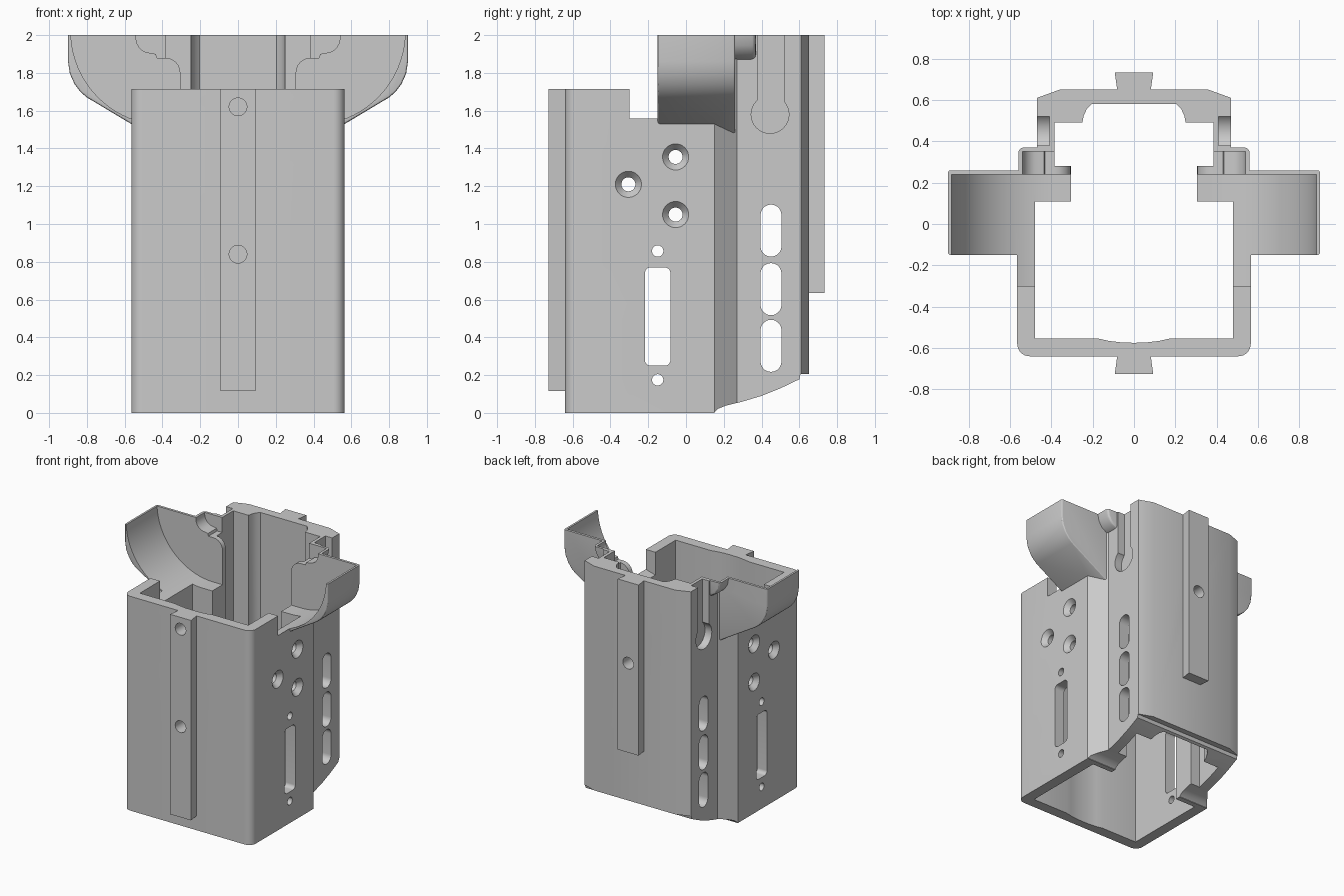
import bpy, bmesh, math
from mathutils import Matrix

cube = bpy.data.objects.get("Cube")
if cube:
    bpy.data.objects.remove(cube, do_unlink=True)

grey = bpy.data.materials.new("plain_grey")
grey.use_nodes = True
grey.diffuse_color = (0.59, 0.59, 0.59, 1)
grey.node_tree.nodes["Principled BSDF"].inputs["Base Color"].default_value = (0.59, 0.59, 0.59, 1)


def finish(name, bm):
    bmesh.ops.recalc_face_normals(bm, faces=bm.faces)
    mesh = bpy.data.meshes.new(name)
    bm.to_mesh(mesh)
    bm.free()
    mesh.materials.append(grey)
    ob = bpy.data.objects.new(name, mesh)
    bpy.context.collection.objects.link(ob)
    return ob


def prism(name, pts, axis, a, b):
    """Extrude a 2D outline along an axis from a to b."""
    place = {"x": lambda u, v, w: (w, u, v),
             "y": lambda u, v, w: (u, w, v),
             "z": lambda u, v, w: (u, v, w)}[axis]
    bm = bmesh.new()
    low = [bm.verts.new(place(u, v, a)) for u, v in pts]
    high = [bm.verts.new(place(u, v, b)) for u, v in pts]
    bm.faces.new(low)
    bm.faces.new(high)
    n = len(pts)
    for i in range(n):
        j = (i + 1) % n
        bm.faces.new((low[i], low[j], high[j], high[i]))
    return finish(name, bm)


def arc(cx, cy, r, start, end, n=8):
    return [(cx + r * math.cos(math.radians(start + (end - start) * i / n)),
             cy + r * math.sin(math.radians(start + (end - start) * i / n))) for i in range(n + 1)]


def rounded(cx, cy, w, h, r):
    dx, dy = w / 2 - r, h / 2 - r
    return (arc(cx + dx, cy + dy, r, 0, 90) + arc(cx - dx, cy + dy, r, 90, 180)
            + arc(cx - dx, cy - dy, r, 180, 270) + arc(cx + dx, cy - dy, r, 270, 360))


def disc(cx, cy, r):
    return arc(cx, cy, r, 0, 348.75, 31)


def box(name, x0, x1, y0, y1, z0, z1):
    return prism(name, [(x0, y0), (x1, y0), (x1, y1), (x0, y1)], "z", z0, z1)


def flip(pts, s):
    return [(u * s, v) for u, v in pts]


def mirror_outline(half):
    return half + [(-u, v) for u, v in reversed(half) if u > 0]


def volume(mesh):
    bm = bmesh.new()
    bm.from_mesh(mesh)
    result = bm.calc_volume(signed=True)
    bm.free()
    return result


def evaluated(ob):
    return bpy.data.meshes.new_from_object(ob.evaluated_get(bpy.context.evaluated_depsgraph_get()))


def combine(ob, tool, operation="DIFFERENCE", keep=False):
    """Boolean that takes the first solver whose resulting volume is possible."""
    before, change = volume(ob.data), volume(tool.data)
    low, high = (before, before + change) if operation == "UNION" else (before - change, before)
    mod = ob.modifiers.new("combine", "BOOLEAN")
    mod.operation = operation
    mod.object = tool
    for solver in ("MANIFOLD", "EXACT", "FLOAT"):
        mod.solver = solver
        mesh = evaluated(ob)
        if mesh.polygons and max(low, 0.001) - 0.001 <= volume(mesh) <= high + 0.001:
            ob.data = mesh
            break
    ob.modifiers.clear()
    if not keep:
        bpy.data.objects.remove(tool, do_unlink=True)


def soften(ob, width):
    mod = ob.modifiers.new("soften", "BEVEL")
    mod.width = width
    mod.segments = 3
    mod.limit_method = "ANGLE"
    mod.angle_limit = math.radians(50)
    mesh = evaluated(ob)
    ob.modifiers.clear()
    ob.data = mesh


# Outer body
outer = ([(0, -0.64)] + arc(0.505, -0.58, 0.06, -90, 0)
         + [(0.565, 0.15), (0.47, 0.27), (0.47, 0.61), (0.36, 0.65), (0, 0.65)])
housing = prism("housing", mirror_outline(outer), "z", 0, 2.1)

# Side scoops and the small rounded bumps behind them
wing = [(0.44, 1.455), (0.8, 1.67), (0.835, 1.7), (0.865, 1.74), (0.89, 1.795),
        (0.9, 1.86), (0.9, 2.15), (0.44, 2.15)]
bump = [(0.43, 1.86), (0.48, 1.875), (0.52, 1.9), (0.55, 1.945), (0.56, 2), (0.56, 2.13), (0.43, 2.13)]
for s in (1, -1):
    scoop = prism("scoop", flip(wing, s), "y", -0.15, 0.26)
    soften(scoop, 0.012)
    combine(housing, scoop, "UNION")
    lobe = prism("lobe", flip(bump, s), "y", 0.2, 0.37)
    soften(lobe, 0.025)
    combine(housing, lobe, "UNION")

# Inner cavity with ribs, and the trimmed top and bottom
inner = [(0, -0.575), (0.06, -0.573), (0.12, -0.566), (0.17, -0.555), (0.48, -0.555), (0.48, 0.11),
         (0.305, 0.11), (0.305, 0.28), (0.385, 0.28), (0.385, 0.49), (0.25, 0.49),
         (0.243, 0.525), (0.228, 0.557), (0.205, 0.58), (0, 0.58)]
combine(housing, prism("cavity", mirror_outline(inner), "z", -0.1, 2.3))
combine(housing, box("top_trim", -1.2, 1.2, -1, 1, 2, 2.4))
combine(housing, box("front_trim", -1.2, 1.2, -1, -0.15, 1.715, 2.3))
lower = [(0.15, -0.1), (0.152, 0.004), (0.17, 0.022), (0.21, 0.038), (0.3, 0.06), (0.4, 0.09),
         (0.5, 0.13), (0.6, 0.178), (0.606, 0.205), (0.8, 0.205), (0.8, -0.1)]
combine(housing, prism("bottom_trim", lower, "x", -0.8, 0.8))

# Curved scoop interiors, hinge pockets and blind keyholes
bowl = [(0.2, 2.2), (0.2, 1.525)] + arc(0.39, 2.02, 0.495, -90, 0, 20) + [(0.885, 2.2)]
pocket = ([(0.2, 2.2), (0.2, 1.79)] + arc(0.385, 1.8, 0.08, 180, 90, 6)
          + [(0.43, 1.88), (0.435, 1.9), (0.46, 1.905)] + arc(0.46, 1.985, 0.08, -75, 0, 6) + [(0.54, 2.2)])
for s in (1, -1):
    combine(housing, prism("bowl", flip(bowl, s), "y", -0.3, 0.24))
    combine(housing, prism("pocket", flip(pocket, s), "y", 0.19, 0.35))
    combine(housing, prism("key_round", disc(0.445, 1.58, 0.1), "x", 0.41 * s, 0.7 * s))
    x0, x1 = sorted((0.41 * s, 0.7 * s))
    combine(housing, box("key_slot", x0, x1, 0.38, 0.52, 1.6, 2.2))

# Through openings in both sides
openings = [rounded(0.45, z, 0.11, 0.275, 0.054) for z in (0.355, 0.655, 0.965)]
openings.append(rounded(-0.15, 0.51, 0.135, 0.52, 0.03))
openings += [disc(-0.15, z, 0.03) for z in (0.175, 0.857)]
screws = [(-0.055, 1.355), (-0.055, 1.05), (-0.305, 1.21)]
openings += [disc(y, z, 0.037) for y, z in screws]
for outline in openings:
    combine(housing, prism("opening", outline, "x", -0.8, 0.8))

# Countersinks for the screw holes
for s in (1, -1):
    for y, z in screws:
        bm = bmesh.new()
        bmesh.ops.create_cone(bm, cap_ends=True, segments=32, radius1=0.032, radius2=0.084, depth=0.06,
                              matrix=Matrix.Translation((0.552 * s, y, z))
                              @ Matrix.Rotation(math.radians(90 * s), 4, "Y"))
        combine(housing, finish("countersink", bm))

# Dovetail rails with screw holes
parts = [housing]
for name, side, base, tip, z0, z1, holes in (("front_rail", -1, 0.63, 0.727, 0.115, 1.715, (0.84, 1.62)),
                                             ("back_rail", 1, 0.64, 0.732, 0.635, 2, (1.35,))):
    pts = [(-0.08, base * side), (0.08, base * side), (0.093, tip * side), (-0.093, tip * side)]
    rail = prism(name, pts, "z", z0, z1)
    for z in holes:
        drill = prism("drill", disc(0, z, 0.047), "y", 0.6 * side, 0.9 * side)
        combine(housing, drill, keep=True)
        combine(rail, drill)
    parts.append(rail)

# Smooth the rounded surfaces and keep edges sharp
bpy.ops.object.select_all(action="DESELECT")
for ob in parts:
    ob.select_set(True)
bpy.context.view_layer.objects.active = housing
bpy.ops.object.shade_smooth_by_angle(angle=math.radians(25))
